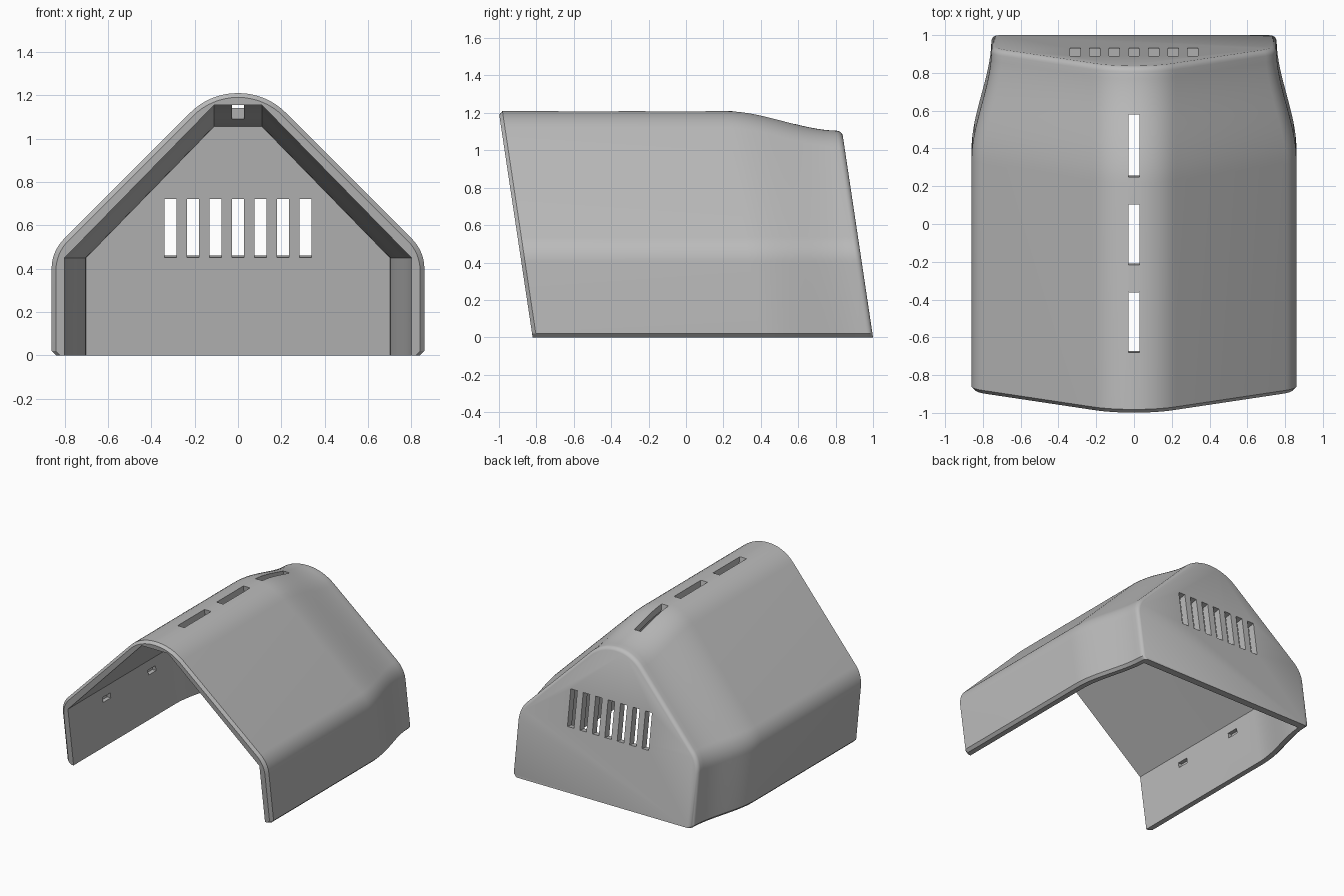
import bpy, bmesh, math
from mathutils import Matrix, Vector

if "Cube" in bpy.data.objects:
    bpy.data.objects.remove(bpy.data.objects["Cube"], do_unlink=True)

LEAN = 0.15          # backward-leaning shear of the whole housing
FRONT, BACK = -0.82, 1.0

grey = bpy.data.materials.new("plain grey")
grey.use_nodes = True
grey.diffuse_color = (0.5, 0.5, 0.5, 1)
grey.node_tree.nodes["Principled BSDF"].inputs["Base Color"].default_value = (0.5, 0.5, 0.5, 1)


def taper(v):
    """Smooth narrowing towards the back, 0 to 1."""
    s = min(max((v - 0.4) / 0.58, 0), 1)
    return s * s * (3 - 2 * s)


def fillet(prev, corner, nxt, length, steps=8):
    """Arc points rounding a corner, starting and ending at the tangent length."""
    p, c, n = Vector(prev), Vector(corner), Vector(nxt)
    d1, d2 = (p - c).normalized(), (n - c).normalized()
    half = d1.angle(d2) / 2
    radius = length * math.tan(half)
    centre = c + (d1 + d2).normalized() * (length / math.cos(half))
    a, b = c + d1 * length - centre, c + d2 * length - centre
    turn = a.angle(b)
    return [tuple(centre + (a * math.sin((1 - i / steps) * turn)
                            + b * math.sin(i / steps * turn)) / math.sin(turn))
            for i in range(steps + 1)]


def outer_section(v, inset=0.0):
    t = taper(v)
    w, top = 0.86 - 0.105 * t - inset, 1.21 - 0.105 * t - inset
    k = 0.13 - 0.414 * inset
    eave, ridge = (w, top - (w - k)), (k, top)
    half = [(w - 0.02, 0), (w, 0.02)]
    half += fillet((w, 0), eave, ridge, 0.08)
    half += fillet(eave, ridge, (-k, top), k * 0.98)
    return half + [(-x, z) for x, z in reversed(half)]


def inner_section(v):
    t = taper(v)
    half = [(0.80 - 0.1 * t, -0.1), (0.80 - 0.1 * t, 0.45), (0.11, 1.155 - 0.1 * t)]
    return half + [(-x, z) for x, z in reversed(half)]


def finish(name, bm):
    bmesh.ops.recalc_face_normals(bm, faces=bm.faces)
    mesh = bpy.data.meshes.new(name)
    bm.to_mesh(mesh)
    bm.free()
    mesh.materials.append(grey)
    obj = bpy.data.objects.new(name, mesh)
    bpy.context.collection.objects.link(obj)
    return obj


def loft(name, stations):
    """Skin a list of (v, section) rings and cap both ends."""
    bm = bmesh.new()
    rings = [[bm.verts.new((x, v, z)) for x, z in sec] for v, sec in stations]
    n = len(rings[0])
    for a, b in zip(rings, rings[1:]):
        for i in range(n):
            j = (i + 1) % n
            bm.faces.new((a[i], a[j], b[j], b[i]))
    bm.faces.new(rings[0])
    bm.faces.new(rings[-1])
    return finish(name, bm)


def boxes(name, items):
    """Cutter made of boxes given as (centre, size, tilt about x)."""
    bm = bmesh.new()
    for centre, size, tilt in items:
        m = (Matrix.Translation(centre) @ Matrix.Rotation(tilt, 4, 'X')
             @ Matrix.Diagonal((*size, 1)))
        bmesh.ops.create_cube(bm, size=1, matrix=m)
    return finish(name, bm)


# Outer body: chamfered front rim, tapered rear, rounded back edge
ROUND = 0.03
stations = [(FRONT, outer_section(FRONT, 0.02)), (FRONT + 0.02, outer_section(FRONT))]
stations += [(v, outer_section(v)) for v in [0.4 + 0.57 * i / 16 for i in range(17)]]
for i in range(1, 5):
    a = i / 4 * math.radians(75)
    stations.append((BACK - ROUND + ROUND * math.sin(a) / math.sin(math.radians(75)),
                     outer_section(BACK, ROUND * (1 - math.cos(a)))))
housing = loft("housing_shell", stations)

# Hollow interior, open at the front and bottom
levels = [-1.0] + [0.4 + 0.545 * i / 14 for i in range(15)]
cavity = loft("cavity_cutter", [(v, inner_section(v)) for v in levels])

# Vent slots in the back wall, ridge slots and shallow inner recesses
vents = boxes("vent_cutter", [((i * 0.104, 0.96, 0.588), (0.055, 0.3, 0.266), math.atan(LEAN))
                              for i in range(-3, 4)])
ridge_slots = boxes("ridge_cutter", [((0, -0.34 + i * 0.465, 1.15), (0.056, 0.32, 0.4), 0)
                                     for i in range(3)])
recesses = boxes("recess_cutter", [((s * 0.80, v, 0.36), (0.06, 0.09, 0.04), 0)
                                   for s in (-1, 1) for v in (-0.37, 0.17)])

bpy.context.view_layer.objects.active = housing
for cutter in (cavity, vents, ridge_slots, recesses):
    mod = housing.modifiers.new(cutter.name, 'BOOLEAN')
    mod.operation = 'DIFFERENCE'
    mod.solver = 'EXACT'
    mod.object = cutter
    bpy.ops.object.modifier_apply(modifier=mod.name)
    bpy.data.objects.remove(cutter, do_unlink=True)

# Lean the whole shell backward so both ends slope
shear = Matrix.Identity(4)
shear[1][2] = -LEAN
housing.data.transform(shear)
housing.data.update()

for o in bpy.context.selected_objects:
    o.select_set(False)
housing.select_set(True)
bpy.ops.object.shade_smooth_by_angle(angle=math.radians(28))
